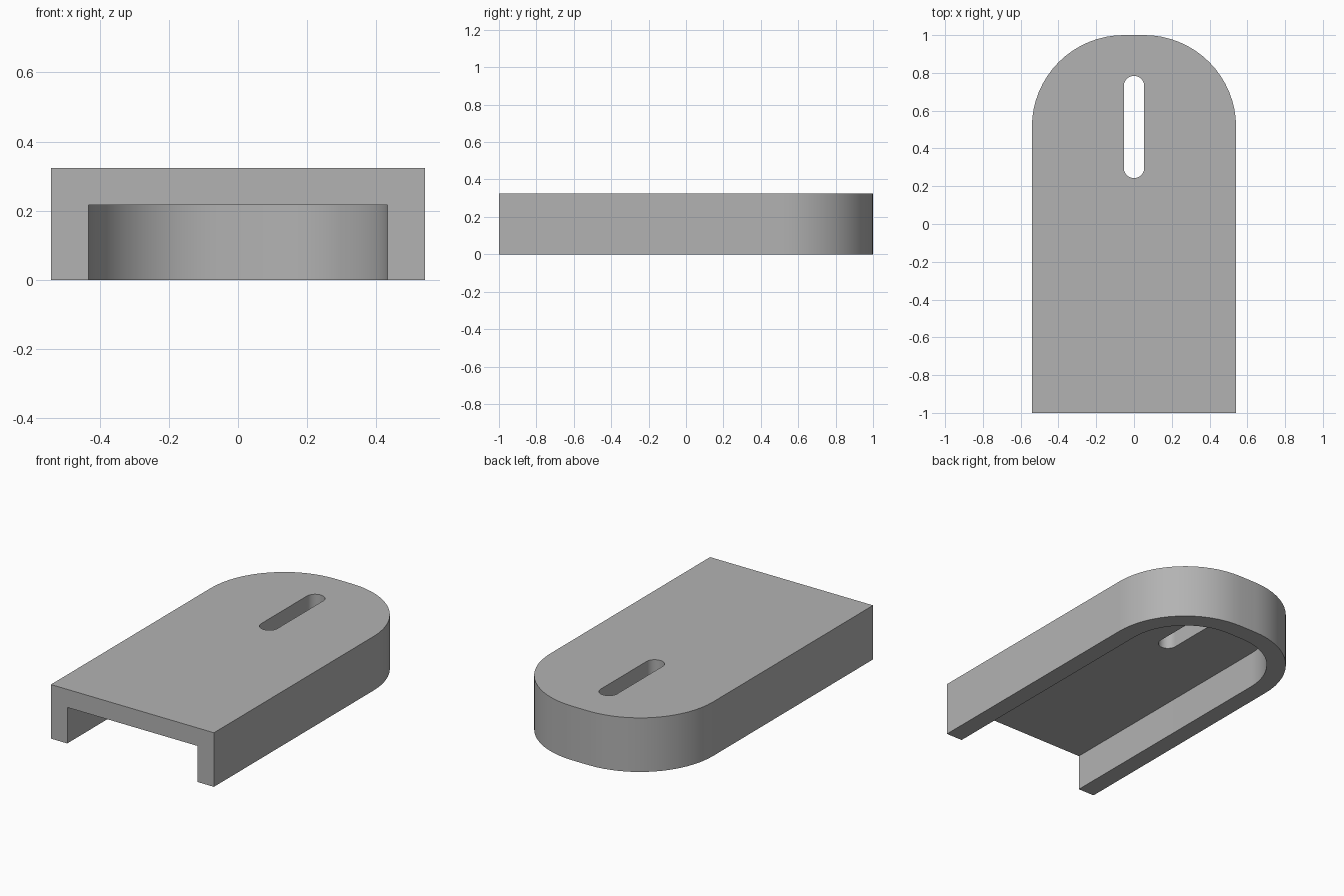
import bpy
import bmesh
from math import sin, cos, pi, radians

if "Cube" in bpy.data.objects:
    bpy.data.objects.remove(bpy.data.objects["Cube"])

U = 2 / 37            # design unit: the part is 37 units long
WIDTH, HEIGHT, WALL = 20 * U, 6 * U, 2 * U
STEPS = 16            # segments per rounded corner

grey = bpy.data.materials.new("plain grey")
grey.use_nodes = True
colour = (0.45, 0.45, 0.45, 1)
grey.diffuse_color = colour
grey.node_tree.nodes["Principled BSDF"].inputs["Base Color"].default_value = colour


def corner(cx, cy, r, start):
    """Quarter circle of points, counter-clockwise from the start angle."""
    return [(cx + r * cos(start + i * pi / 2 / STEPS),
             cy + r * sin(start + i * pi / 2 / STEPS)) for i in range(STEPS + 1)]


def arch(half, front, back, r):
    """Square at the front, two rounded corners at the back."""
    return ([(-half, front), (half, front)]
            + corner(half - r, back - r, r, 0)
            + corner(r - half, back - r, r, pi / 2))


def slot_outline(r, front, back):
    """Straight slot with round ends."""
    return [p for i, y in enumerate((back - r, back - r, front + r, front + r))
            for p in corner(0, y, r, i * pi / 2)]


def prism(name, outline, z0, z1):
    bm = bmesh.new()
    face = bm.faces.new([bm.verts.new((x, y, z0)) for x, y in outline])
    top = bmesh.ops.extrude_face_region(bm, geom=[face])["geom"]
    bmesh.ops.translate(bm, vec=(0, 0, z1 - z0),
                        verts=[v for v in top if isinstance(v, bmesh.types.BMVert)])
    bmesh.ops.remove_doubles(bm, verts=bm.verts, dist=1e-5)
    bmesh.ops.recalc_face_normals(bm, faces=bm.faces)
    mesh = bpy.data.meshes.new(name)
    bm.to_mesh(mesh)
    bm.free()
    mesh.materials.append(grey)
    ob = bpy.data.objects.new(name, mesh)
    bpy.context.collection.objects.link(ob)
    return ob


# Rounded cover, then the cavity open at the front and below, then the slot
cover = prism("channel_cover", arch(WIDTH / 2, -1, 1, 9 * U), 0, HEIGHT)
cavity = prism("cavity_cutter",
               arch(WIDTH / 2 - WALL, -1.2, 1 - WALL, 7 * U), -0.2, HEIGHT - WALL)
slot = prism("slot_cutter", slot_outline(U, 1 - 14 * U, 1 - 4 * U), 0.1, 0.5)

bpy.context.view_layer.objects.active = cover
for cutter in (cavity, slot):
    cutter.hide_render = True
    mod = cover.modifiers.new(cutter.name, "BOOLEAN")
    mod.operation = "DIFFERENCE"
    mod.solver = "EXACT"
    mod.object = cutter
    bpy.ops.object.modifier_apply(modifier=mod.name)
    bpy.data.objects.remove(cutter)

# Smooth the curved walls, keep the edges sharp
bpy.ops.object.select_all(action="DESELECT")
cover.select_set(True)
bpy.ops.object.shade_smooth_by_angle(angle=radians(30))
